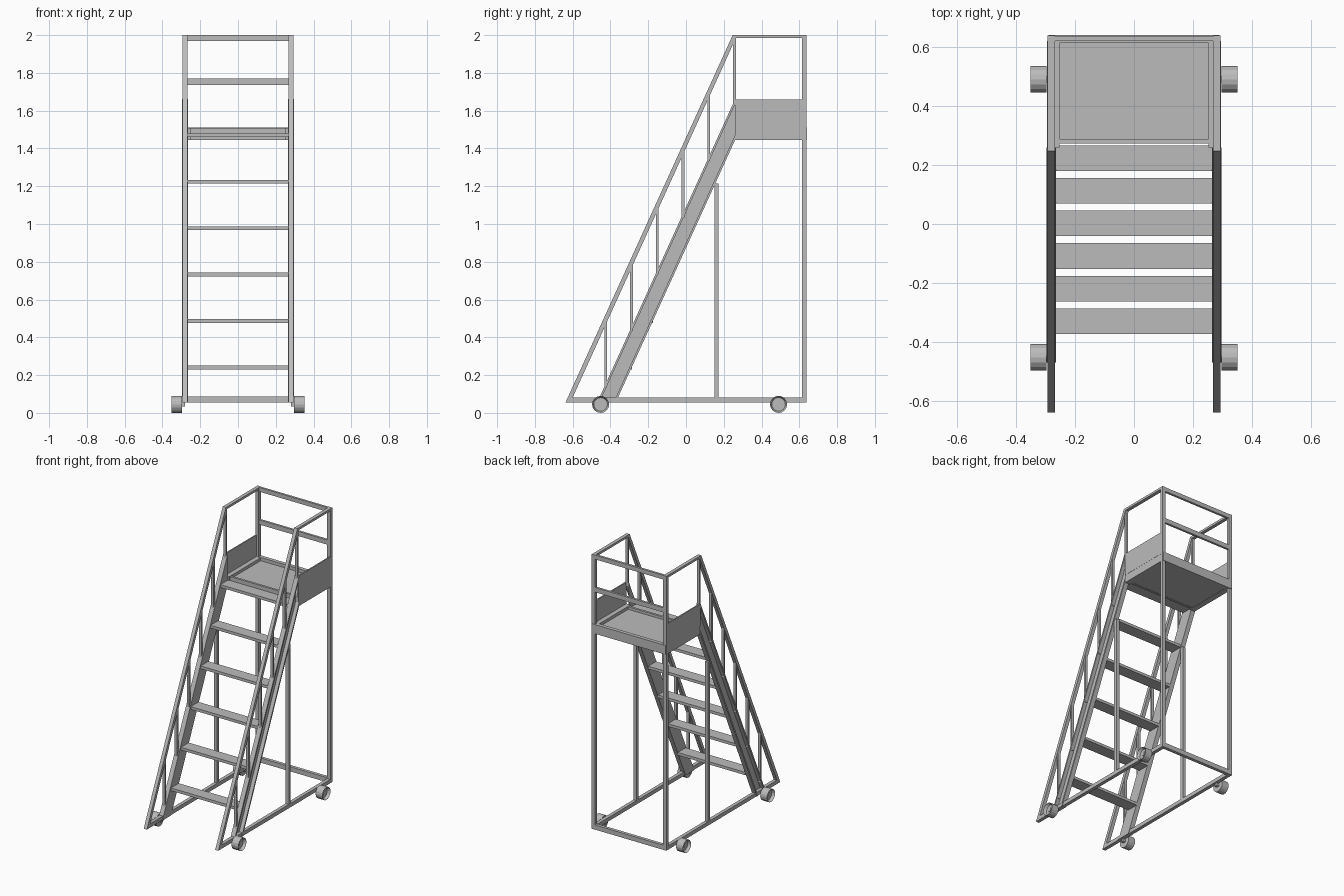
import bpy, bmesh
from math import cos, sin, tau

if "Cube" in bpy.data.objects:
    bpy.data.objects.remove(bpy.data.objects["Cube"], do_unlink=True)

steel = bpy.data.materials.new("grey steel")
steel.use_nodes = True
steel.diffuse_color = (0.5, 0.5, 0.5, 1)
steel.node_tree.nodes["Principled BSDF"].inputs["Base Color"].default_value = (0.5, 0.5, 0.5, 1)


def finish(name, bm):
    bmesh.ops.recalc_face_normals(bm, faces=bm.faces)
    mesh = bpy.data.meshes.new(name)
    bm.to_mesh(mesh)
    bm.free()
    mesh.materials.append(steel)
    obj = bpy.data.objects.new(name, mesh)
    bpy.context.collection.objects.link(obj)
    return obj


def prism(name, profile, x0, x1):
    """Extrude a side (y, z) profile across x."""
    bm = bmesh.new()
    face = bm.faces.new([bm.verts.new((x0, y, z)) for y, z in profile])
    side = bmesh.ops.extrude_face_region(bm, geom=[face])
    verts = [v for v in side["geom"] if isinstance(v, bmesh.types.BMVert)]
    bmesh.ops.translate(bm, verts=verts, vec=(x1 - x0, 0, 0))
    return finish(name, bm)


def box(name, x0, x1, y0, y1, z0, z1):
    return prism(name, [(y0, z0), (y1, z0), (y1, z1), (y0, z1)], x0, x1)


def both(make, name, x0, x1, *args):
    """Build a part on the left (+x) and right (-x)."""
    make("left_" + name, x0, x1, *args)
    make("right_" + name, -x1, -x0, *args)


def slab(name, x0, x1, profile):
    prism(name, profile, x0, x1)


def wheel(name, x0, x1, y):
    """Wheel with a recessed hub on its outer face."""
    r = 0.045
    obj = prism(name, [(y + r * cos(tau * i / 16), r + r * sin(tau * i / 16)) for i in range(16)], x0, x1)
    bm = bmesh.new()
    bm.from_mesh(obj.data)
    outer = max(bm.faces, key=lambda f: abs(f.calc_center_median().x) if len(f.verts) > 4 else 0)
    bmesh.ops.inset_region(bm, faces=[outer], thickness=0.009)
    inward = 0.02 if x0 < 0 else -0.02
    bmesh.ops.translate(bm, verts=outer.verts, vec=(inward, 0, 0))
    bm.to_mesh(obj.data)
    bm.free()


IN, OUT = 0.268, 0.293      # tube width across x
BASE = 0.055                # underside of base frame
SLOPE = 2.2                 # stair pitch

# Base frame and uprights
both(box, "base_rail", IN, OUT, -0.62, 0.638, BASE, 0.082)
both(box, "rear_post", IN, OUT, 0.615, 0.638, BASE, 2.0)
both(box, "middle_post", IN, OUT, 0.15, 0.172, 0.08, 1.215)
box("rear_base_bar", -IN, IN, 0.615, 0.638, BASE, 0.088)

# Wheels
for end, y in (("front", -0.452), ("rear", 0.49)):
    both(wheel, end + "_wheel", 0.297, 0.351, y)
    both(box, end + "_axle", 0.28, 0.335, y - 0.01, y + 0.01, 0.035, 0.06)


# Stair stringers: channels open to the outside
def strip(front, back):
    top = lambda y: BASE + (0.26 - y) * SLOPE
    return [(front, BASE), (back, BASE), (0.26, top(back)), (0.26, top(front))]


both(slab, "stringer_web", 0.264, 0.27, strip(-0.47, -0.372))
both(slab, "stringer_front_flange", 0.264, 0.297, strip(-0.47, -0.458))
both(slab, "stringer_rear_flange", 0.264, 0.297, strip(-0.384, -0.372))

# Treads
for i in range(6):
    y, z = -0.373 + i * 0.1105, 0.25 + i * 0.246
    box(f"tread_{i + 1}", -0.264, 0.264, y, y + 0.087, z - 0.02, z)

# Sloping handrails and their balusters
rail = [(-0.638, BASE), (-0.612, BASE), (0.262, 1.98), (0.262, 2.0), (0.247, 2.0)]
both(slab, "handrail", IN, OUT, rail)
for i in range(6):
    y = -0.425 + i * 0.1364
    foot = BASE + (y + 0.47) * SLOPE - 0.02
    head = BASE + (y + 0.62) * SLOPE
    both(box, f"baluster_{i + 1}", IN + 0.003, OUT - 0.003, y - 0.007, y + 0.007, foot, head)

# Platform: floor, raised rim and toe plates
box("platform_floor", -0.266, 0.266, 0.275, 0.625, 1.447, 1.487)
both(box, "platform_side_beam", 0.252, OUT, 0.26, 0.635, 1.445, 1.508)
box("platform_front_beam", -0.264, 0.264, 0.272, 0.288, 1.445, 1.505)
box("platform_rear_beam", -0.29, 0.29, 0.614, 0.641, 1.445, 1.51)
both(box, "toe_plate", 0.285, 0.294, 0.26, 0.62, 1.5, 1.66)

# Guard rails around the platform
both(box, "top_rail", IN, OUT, 0.255, 0.638, 1.984, 2.0)
box("rear_top_rail", -IN, IN, 0.62, 0.636, 1.97, 2.0)
box("rear_middle_rail", -IN, IN, 0.62, 0.636, 1.737, 1.77)
